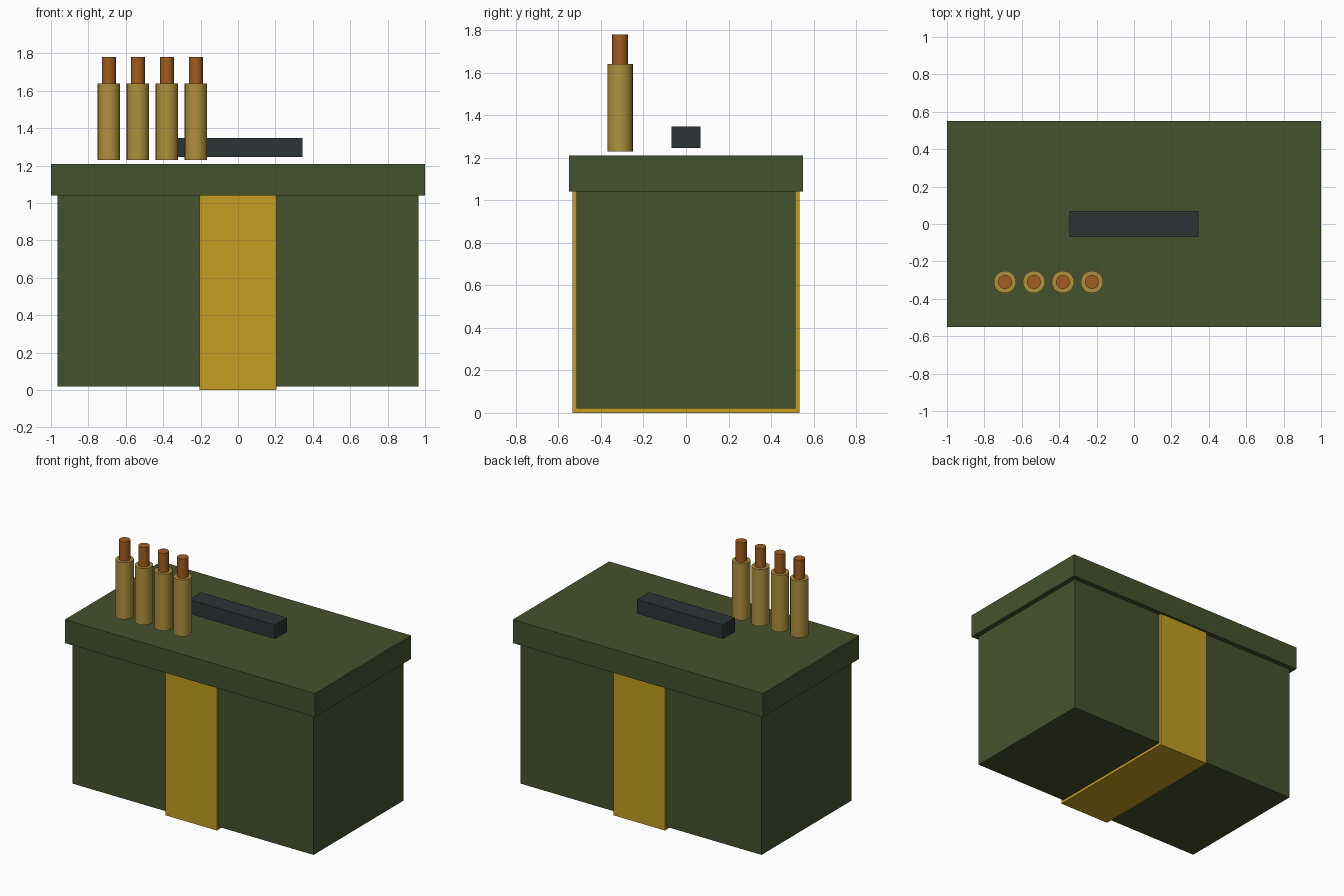
import bpy
import math

if "Cube" in bpy.data.objects:
    bpy.data.objects.remove(bpy.data.objects["Cube"], do_unlink=True)


def material(name, r, g, b):
    mat = bpy.data.materials.new(name)
    mat.use_nodes = True
    mat.diffuse_color = (r, g, b, 1)
    mat.node_tree.nodes["Principled BSDF"].inputs["Base Color"].default_value = (r, g, b, 1)
    return mat


def box(name, half_x, half_y, bottom, top, mat):
    bpy.ops.mesh.primitive_cube_add(size=2, location=(0, 0, (bottom + top) / 2))
    obj = bpy.context.object
    obj.name = name
    obj.scale = (half_x, half_y, (top - bottom) / 2)
    bpy.ops.object.transform_apply(location=False, rotation=False, scale=True)
    obj.data.materials.append(mat)
    return obj


def rod(name, x, y, radius, bottom, top, mat):
    bpy.ops.mesh.primitive_cylinder_add(
        vertices=24, radius=radius, depth=top - bottom,
        location=(x, y, (bottom + top) / 2))
    obj = bpy.context.object
    obj.name = name
    obj.data.materials.append(mat)
    bpy.ops.object.shade_smooth_by_angle(angle=math.radians(30))
    return obj


olive = material("olive green", 0.06, 0.083, 0.026)
yellow = material("strap yellow", 0.55, 0.34, 0.015)
charcoal = material("charcoal", 0.026, 0.034, 0.037)
brass = material("brass", 0.43, 0.28, 0.045)
copper = material("copper", 0.36, 0.11, 0.014)

# Box, wrapped strap, overhanging lid and raised handle
box("box_body", 0.965, 0.515, 0.02, 1.04, olive)
box("strap", 0.205, 0.533, 0, 1.04, yellow)
box("lid", 1.0, 0.55, 1.04, 1.21, olive)
box("handle", 0.345, 0.069, 1.245, 1.347, charcoal)

# Row of four cartridges hovering just above the lid
for i in range(4):
    x = -0.69 + i * 0.155
    rod(f"cartridge_case_{i + 1}", x, -0.31, 0.06, 1.23, 1.64, brass)
    rod(f"cartridge_tip_{i + 1}", x, -0.31, 0.037, 1.64, 1.78, copper)
